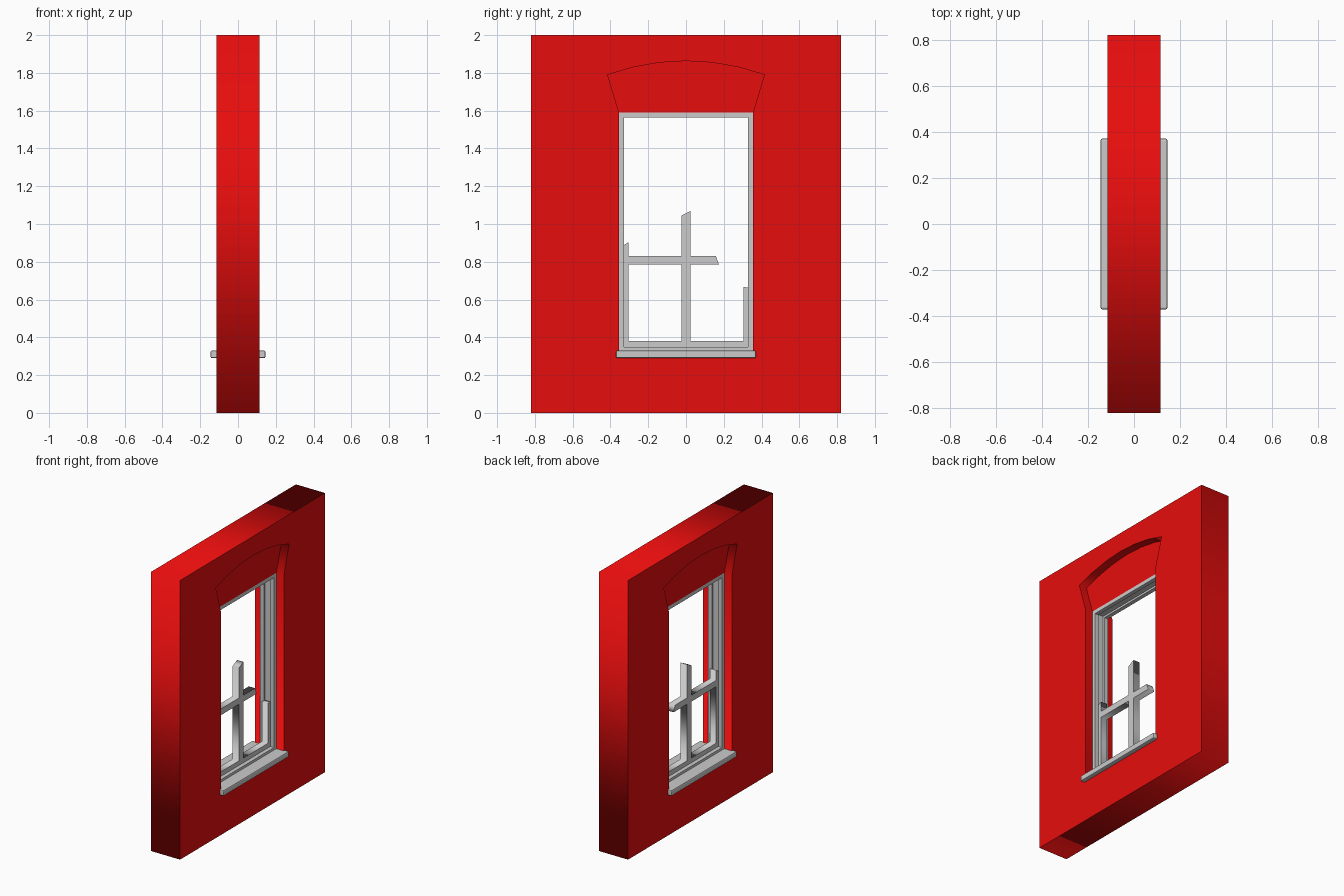
import bpy, bmesh, math
from mathutils import Matrix

if "Cube" in bpy.data.objects:
    bpy.data.objects.remove(bpy.data.objects["Cube"])

# Local x, y, z -> world y, z, x, so outlines are drawn in the wall plane
TO_WALL = Matrix(((0, 0, 1, 0), (1, 0, 0, 0), (0, 1, 0, 0), (0, 0, 0, 1)))

red = bpy.data.materials.new("red_wall")
red.diffuse_color = (0.8, 0.004, 0.004, 1)
red.use_nodes = True
red.node_tree.nodes["Principled BSDF"].inputs["Base Color"].default_value = red.diffuse_color


def finish(name, bm, mat=None):
    bmesh.ops.remove_doubles(bm, verts=bm.verts, dist=1e-5)
    bmesh.ops.recalc_face_normals(bm, faces=bm.faces)
    me = bpy.data.meshes.new(name)
    bm.to_mesh(me)
    bm.free()
    ob = bpy.data.objects.new(name, me)
    bpy.context.collection.objects.link(ob)
    if mat:
        me.materials.append(mat)
    return ob


def slab(name, outlines, half, mat=None):
    """Filled (y, z) outlines with holes, extruded to x = +-half."""
    cu = bpy.data.curves.new(name + "_outline", 'CURVE')
    cu.dimensions, cu.fill_mode, cu.extrude = '2D', 'BOTH', half
    for pts in outlines:
        sp = cu.splines.new('POLY')
        sp.points.add(len(pts) - 1)
        for p, (y, z) in zip(sp.points, pts):
            p.co = (y, z, 0, 1)
        sp.use_cyclic_u = True
    tmp = bpy.data.objects.new(name + "_outline", cu)
    bpy.context.collection.objects.link(tmp)
    bpy.context.view_layer.update()
    deps = bpy.context.evaluated_depsgraph_get()
    me = bpy.data.meshes.new_from_object(tmp.evaluated_get(deps))
    bm = bmesh.new()
    bm.from_mesh(me)
    bm.transform(TO_WALL)
    bpy.data.objects.remove(tmp)
    bpy.data.curves.remove(cu)
    bpy.data.meshes.remove(me)
    return finish(name, bm, mat)


def rect(y0, y1, z0, z1):
    return [(y0, z0), (y1, z0), (y1, z1), (y0, z1)]


# Segmental arch over the opening
HW, TOP = 0.355, 1.59
AW, SPRING, RISE = 0.415, 1.79, 0.073
R = (AW ** 2 + RISE ** 2) / (2 * RISE)
a = math.asin(AW / R)
arc = [(R * math.sin(a * t / 3), SPRING + RISE - R + R * math.cos(a * t / 3))
       for t in range(3, -4, -1)]

# Wall with through opening, and lintel set back on both sides
opening = [(-HW, 0.31), (HW, 0.31), (HW, TOP)] + arc + [(-HW, TOP)]
slab("wall", [rect(-0.82, 0.82, 0, 2), opening], 0.115, red)
slab("lintel", [[(-HW, TOP), (HW, TOP)] + arc], 0.055, red)

# Window frame: grooved section swept round four mitred corners
section = [(-0.055, 0), (0.055, 0), (0.055, 0.026), (0.026, 0.026),
           (0.026, 0.012), (-0.026, 0.012), (-0.026, 0.026), (-0.055, 0.026)]
bm = bmesh.new()
rings = []
for sy, z, sz in ((-1, 0.322, 1), (1, 0.322, 1), (1, TOP, -1), (-1, TOP, -1)):
    rings.append([bm.verts.new((x, sy * (HW - d), z + sz * d)) for x, d in section])
n = len(section)
for i in range(4):
    p, q = rings[i], rings[(i + 1) % 4]
    for j in range(n):
        k = (j + 1) % n
        bm.faces.new((p[j], p[k], q[k], q[j]))
finish("window_frame", bm)

# Broken sash: stiles, bottom rail and snapped glazing bars in one outline
sash = [(-0.343, 0.334), (0.343, 0.334), (0.343, 0.66), (0.305, 0.667),
        (0.305, 0.38), (0.025, 0.38), (0.025, 0.785), (0.175, 0.785),
        (0.158, 0.83), (0.025, 0.83), (0.025, 1.07), (-0.025, 1.045),
        (-0.025, 0.83), (-0.305, 0.83), (-0.305, 0.903), (-0.343, 0.88)]
slab("broken_sash", [sash, rect(-0.305, -0.025, 0.38, 0.785)], 0.025)

# Sill running through the wall, with eased edges
bm = bmesh.new()
bmesh.ops.create_cube(bm, size=1, matrix=Matrix.Translation((0, 0, 0.31))
                      @ Matrix.Diagonal((0.29, 0.74, 0.04, 1)))
bmesh.ops.bevel(bm, geom=bm.edges[:], offset=0.007, segments=2,
                profile=0.5, affect='EDGES')
finish("sill", bm)
